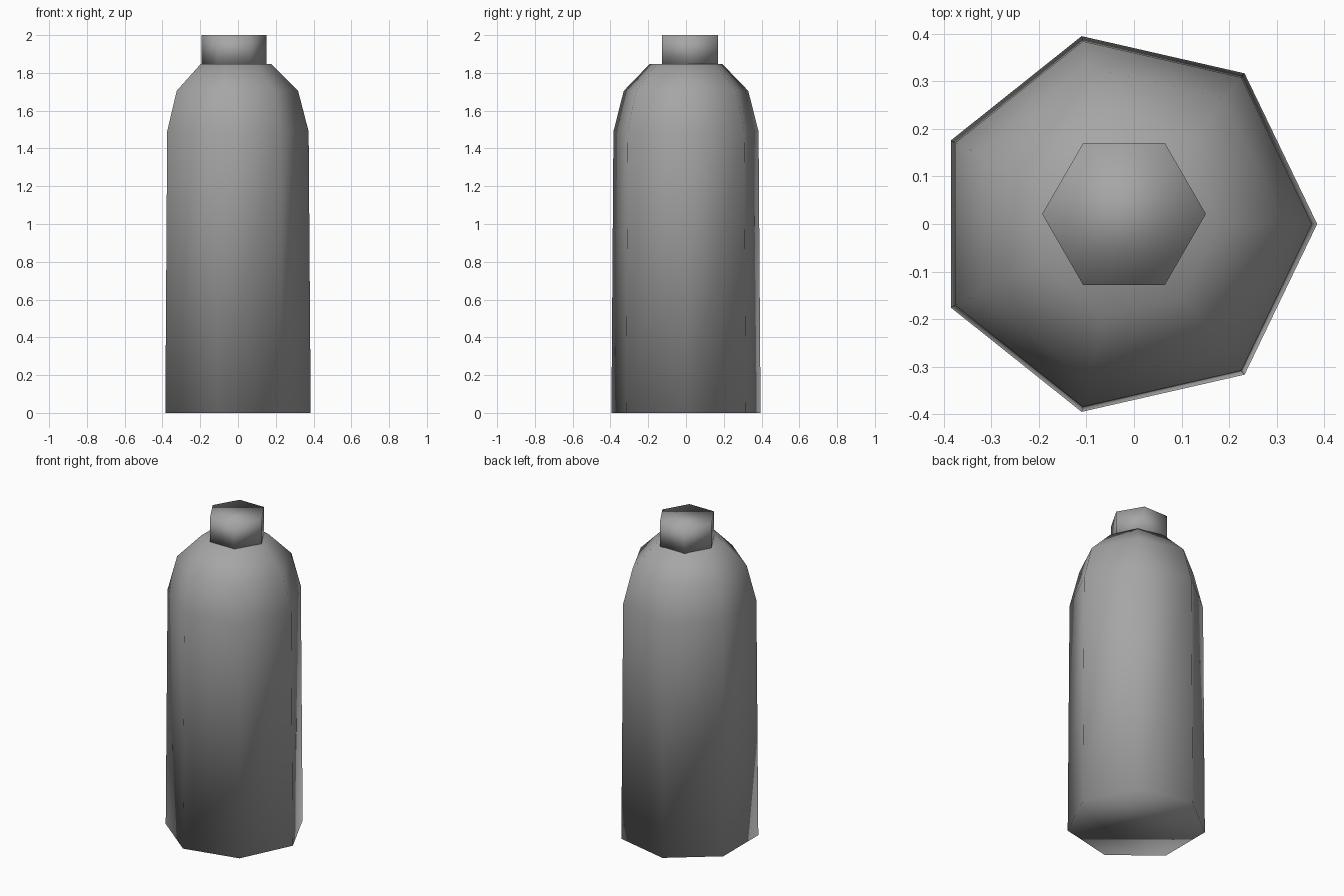
import bpy
import bmesh
from math import cos, sin, tau

cube = bpy.data.objects.get("Cube")
if cube:
    bpy.data.objects.remove(cube, do_unlink=True)


def make_material(name, value):
    mat = bpy.data.materials.new(name)
    mat.use_nodes = True
    color = (value, value, value, 1)
    mat.diffuse_color = color
    mat.node_tree.nodes["Principled BSDF"].inputs["Base Color"].default_value = color
    return mat


def lathe(name, sides, profile, center, mat):
    """Closed solid with a regular polygon section; profile is (radius, z)."""
    bm = bmesh.new()
    rings = []
    for radius, z in profile:
        rings.append([bm.verts.new((center[0] + radius * cos(tau * i / sides),
                                    center[1] + radius * sin(tau * i / sides), z))
                      for i in range(sides)])
    for low, high in zip(rings, rings[1:]):
        for i in range(sides):
            j = (i + 1) % sides
            bm.faces.new((low[i], low[j], high[j], high[i]))
    bm.faces.new(rings[0][::-1])
    bm.faces.new(rings[-1])
    for face in bm.faces:
        face.smooth = True
    mesh = bpy.data.meshes.new(name)
    bm.to_mesh(mesh)
    bm.free()
    mesh.materials.append(mat)
    obj = bpy.data.objects.new(name, mesh)
    bpy.context.collection.objects.link(obj)
    return obj


gray = make_material("gray", 0.38)

# Seven-sided body, slightly tapered, with a faceted shoulder
lathe("bottle_body", 7,
      [(0.405, 0), (0.394, 1.49), (0.338, 1.705), (0.197, 1.847)],
      (-0.02, 0), gray)

# Six-sided cap, set a little off centre
lathe("bottle_cap", 6, [(0.172, 1.845), (0.172, 2)], (-0.021, 0.021), gray)
